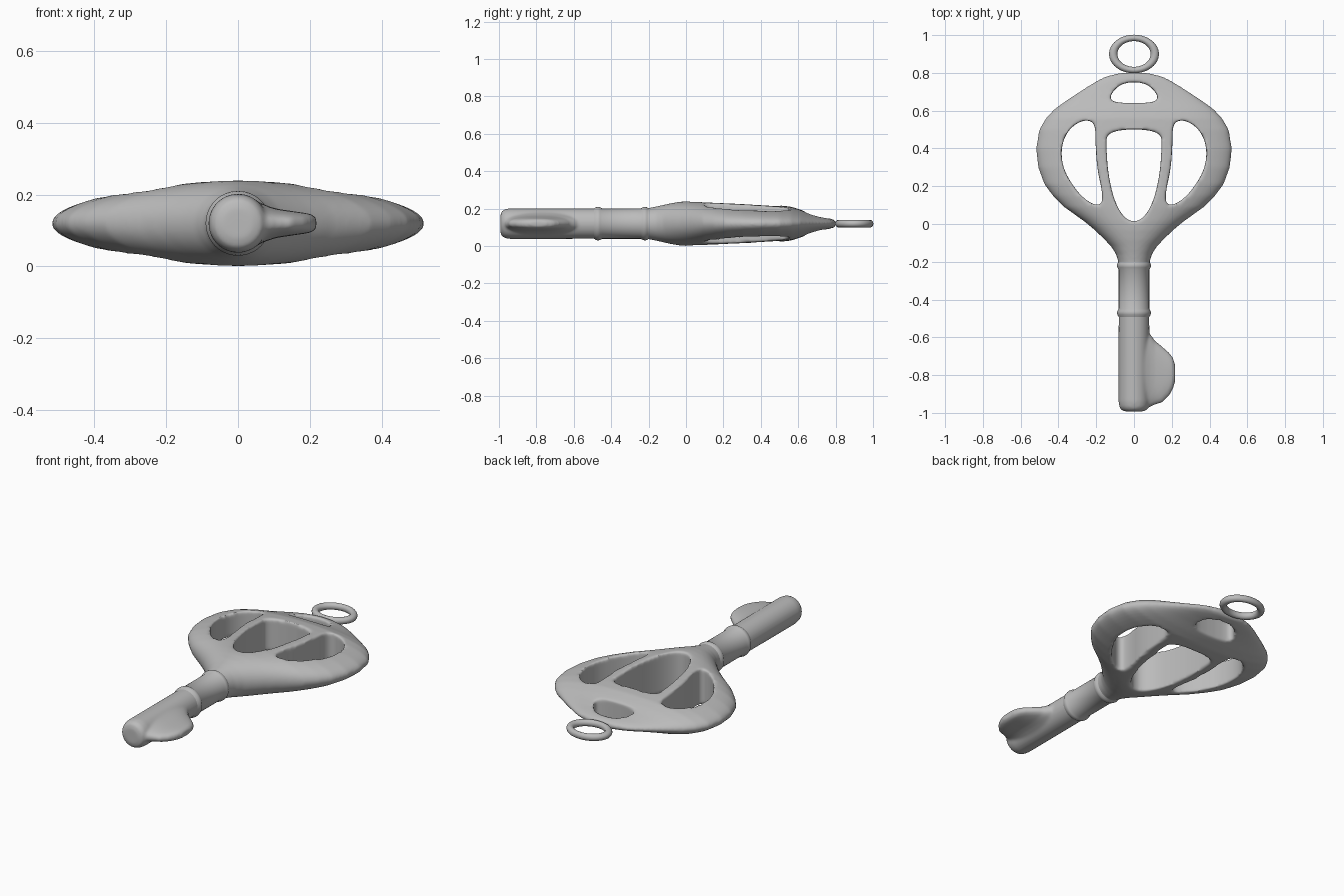
import bpy, bmesh
from math import sin, cos, pi, copysign
from mathutils import Vector

if "Cube" in bpy.data.objects:
    bpy.data.objects.remove(bpy.data.objects["Cube"])

MID = 0.12  # height of the key's centre plane

grey = bpy.data.materials.new("plain_grey")
grey.use_nodes = True
grey.diffuse_color = (0.5, 0.5, 0.5, 1)
grey.node_tree.nodes["Principled BSDF"].inputs["Base Color"].default_value = grey.diffuse_color


def make(name, bm):
    bmesh.ops.recalc_face_normals(bm, faces=bm.faces)
    me = bpy.data.meshes.new(name)
    bm.to_mesh(me)
    bm.free()
    me.materials.append(grey)
    ob = bpy.data.objects.new(name, me)
    bpy.context.collection.objects.link(ob)
    return ob


def loft(name, rings):
    """Skin closed rings of points and cap both ends."""
    bm = bmesh.new()
    loops = [[bm.verts.new(p) for p in ring] for ring in rings]
    for a, b in zip(loops, loops[1:]):
        for i in range(len(a)):
            j = (i + 1) % len(a)
            bm.faces.new((a[i], a[j], b[j], b[i]))
    bm.faces.new(loops[0])
    bm.faces.new(loops[-1])
    return make(name, bm)


def oval(n, power=1.0):
    """Unit circle points; power below 1 squares the oval."""
    for i in range(n):
        c, s = cos(2 * pi * i / n), sin(2 * pi * i / n)
        yield copysign(abs(c) ** power, c), copysign(abs(s) ** power, s)


def along_y(stations, n):
    return [[(w * c, y, MID + h * s) for c, s in oval(n)] for y, w, h in stations]


def round_off(points, rounds=2):
    """Cut the corners of a closed outline."""
    pts = [Vector(p) for p in points]
    for _ in range(rounds):
        nxt = pts[1:] + pts[:1]
        pts = [p.lerp(q, t) for p, q in zip(pts, nxt) for t in (0.25, 0.75)]
    return pts


def apply(ob, kind, **settings):
    mod = ob.modifiers.new(kind.lower(), kind)
    for key, value in settings.items():
        setattr(mod, key, value)
    bpy.ops.object.select_all(action='DESELECT')
    bpy.context.view_layer.objects.active = ob
    ob.select_set(True)
    bpy.ops.object.modifier_apply(modifier=mod.name)


def combine(ob, other, operation):
    apply(ob, 'BOOLEAN', object=other, operation=operation, solver='EXACT')
    bpy.data.objects.remove(other)


def soften(ob, voxel, steps):
    apply(ob, 'REMESH', mode='VOXEL', voxel_size=voxel)
    apply(ob, 'SMOOTH', factor=0.5, iterations=steps)
    ob.data.polygons.foreach_set("use_smooth", [True] * len(ob.data.polygons))


# Bow: lens-shaped body, (y, half width, half height)
bow = loft("bow", along_y([
    (-0.26, 0.079, 0.079), (-0.2, 0.083, 0.083), (-0.16, 0.095, 0.091),
    (-0.12, 0.12, 0.1), (-0.08, 0.158, 0.109), (-0.03, 0.21, 0.117),
    (0.015, 0.265, 0.12), (0.09, 0.37, 0.119), (0.15, 0.43, 0.117),
    (0.21, 0.475, 0.114), (0.3, 0.508, 0.11), (0.4, 0.519, 0.104),
    (0.5, 0.502, 0.097), (0.56, 0.467, 0.091), (0.61, 0.42, 0.075),
    (0.66, 0.35, 0.056), (0.71, 0.275, 0.041), (0.75, 0.212, 0.032),
    (0.78, 0.155, 0.024), (0.8, 0.075, 0.017)], 72))

# Openings cut through the bow
side = [(0.385, 0.42), (0.38, 0.3), (0.31, 0.18), (0.235, 0.11), (0.17, 0.095),
        (0.167, 0.17), (0.195, 0.29), (0.204, 0.43), (0.205, 0.535),
        (0.26, 0.555), (0.34, 0.51)]
half = [(0.05, 0.03), (0.1, 0.11), (0.135, 0.25), (0.147, 0.4), (0.142, 0.5)]
middle = [(0, 0.01)] + half + [(-x, y) for x, y in reversed(half)]
crest = [(-0.125, 0.64), (0.125, 0.64), (0.125, 0.69), (0.06, 0.75),
         (-0.06, 0.75), (-0.125, 0.69)]
for outline in (side, [(-x, y) for x, y in side], middle, crest):
    pts = round_off(outline)
    cutter = loft("opening_cutter", [[(p.x, p.y, z) for p in pts] for z in (-0.2, 0.5)])
    cutter.hide_render = True
    combine(bow, cutter, 'DIFFERENCE')
soften(bow, 0.009, 5)

# Collared middle of the shaft, overlapping both neighbours
collars = [(-0.5, 0.078, 0.078)]
for y in (-0.47, -0.22):
    collars += [(y + d, r, r) for d, r in
                ((-0.022, 0.081), (-0.01, 0.088), (0, 0.09), (0.01, 0.088), (0.022, 0.081))]
collars.append((-0.19, 0.08, 0.08))
collar_shaft = loft("collar_shaft", along_y(collars, 48))

# Lower shaft with a rounded tip
tip = loft("lower_shaft", along_y([
    (-0.993, 0.04, 0.04), (-0.987, 0.064, 0.064), (-0.97, 0.077, 0.077),
    (-0.94, 0.082, 0.082), (-0.46, 0.081, 0.081)], 48))

# Bit: thin blade swelling into the shaft, (x, y centre, half length, half height)
blade = loft("bit_blade", [
    [(x, yc + l * c, MID + h * s) for c, s in oval(48, 0.8)] for x, yc, l, h in [
        (0, -0.77, 0.215, 0.07), (0.06, -0.77, 0.207, 0.058), (0.085, -0.775, 0.193, 0.047),
        (0.11, -0.787, 0.17, 0.04), (0.15, -0.797, 0.148, 0.034),
        (0.185, -0.795, 0.115, 0.029), (0.205, -0.79, 0.085, 0.025),
        (0.218, -0.79, 0.045, 0.014)]])
combine(tip, blade, 'UNION')
soften(tip, 0.008, 5)

# Hanging ring, slightly oval
bpy.ops.mesh.primitive_torus_add(location=(0, 0.9, MID), major_segments=48, minor_segments=14,
                                 major_radius=0.1, minor_radius=0.02)
ring = bpy.context.object
ring.name = "hanging_ring"
for v in ring.data.vertices:
    v.co.x *= 1.1
    v.co.y *= 0.85
ring.data.materials.append(grey)

for ob in (collar_shaft, ring):
    bpy.ops.object.select_all(action='DESELECT')
    bpy.context.view_layer.objects.active = ob
    ob.select_set(True)
    bpy.ops.object.shade_smooth_by_angle(angle=pi / 3)
